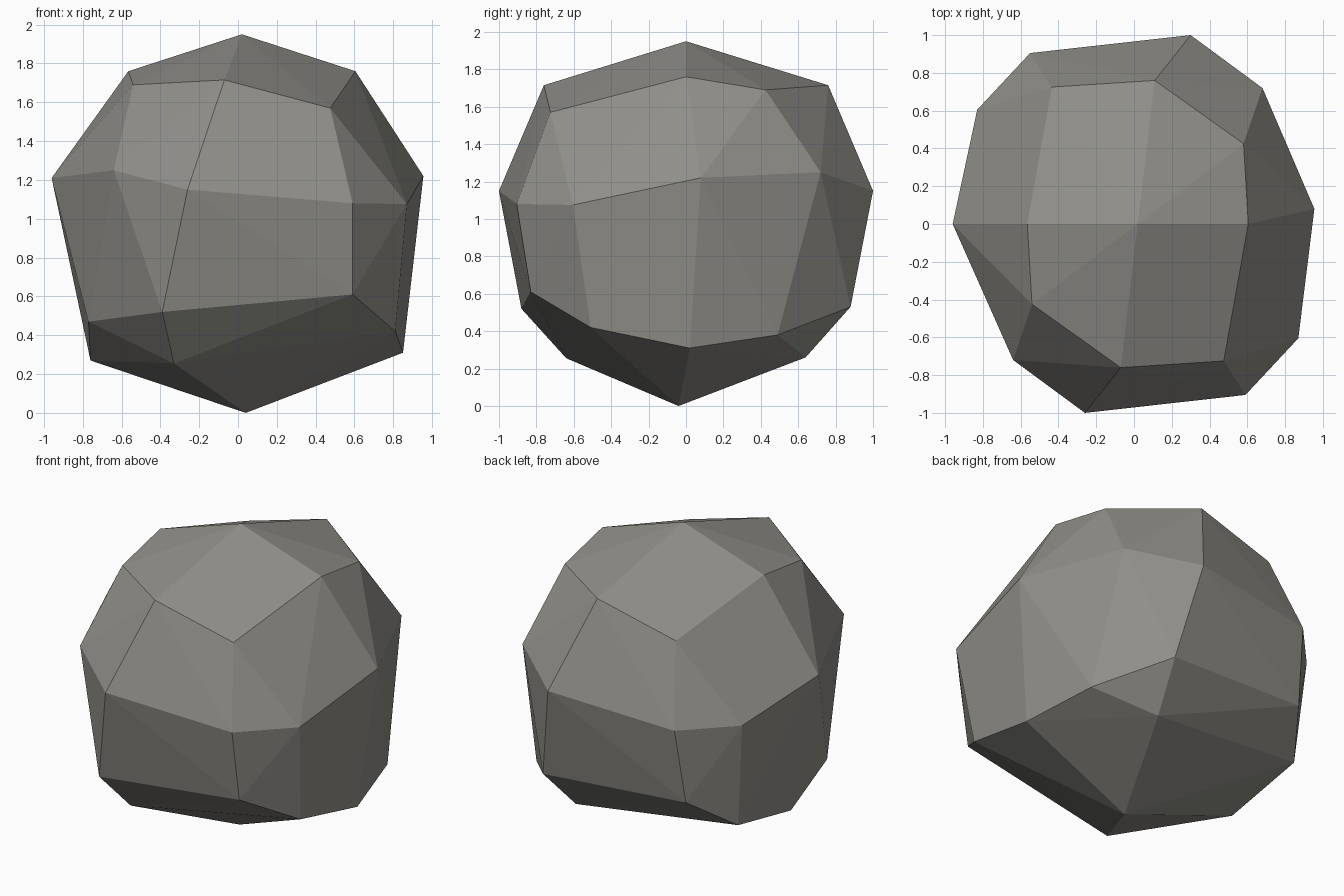
import bpy, bmesh

# Crown and waist: half the corners, the rest follow by a half turn about z
CROWN = [(0.585, 0.0, 1.76), (0.455, -0.725, 1.57), (-0.09, -0.76, 1.715), (-0.56, -0.425, 1.69)]
WAIST = [(0.57, -0.905, 1.08), (0.85, -0.605, 1.075), (-0.28, -1.0, 1.15), (-0.66, -0.72, 1.25)]
# Tilted base ring, then the foot point
BASE = [(-0.39, -0.88, 0.52), (0.59, -0.83, 0.61), (0.81, -0.51, 0.42), (0.85, 0.02, 0.31),
        (0.74, 0.49, 0.38), (0.42, 0.88, 0.53), (0.35, 0.64, 0.26), (-0.58, 0.83, 0.59),
        (-0.77, 0.56, 0.39), (-0.76, 0.0, 0.27), (-0.77, -0.36, 0.47), (-0.33, -0.64, 0.255),
        (0.04, -0.04, 0.0)]
SHIFT = 0.02  # the half-turn axis sits slightly right of centre


def half_turn(points):
    out = []
    for x, y, z in points:
        out += [(x + SHIFT, y, z), (SHIFT - x, -y, z)]
    return out


points = half_turn(CROWN + WAIST) + BASE
points += [(0.02, 0, 1.95), (0.955, 0.08, 1.22), (-0.96, 0.0, 1.21)]  # peak and side points

# Faceted stone: hull around the corners
bm = bmesh.new()
for p in points:
    bm.verts.new(p)
bmesh.ops.convex_hull(bm, input=bm.verts[:])
bmesh.ops.recalc_face_normals(bm, faces=bm.faces[:])
mesh = bpy.data.meshes.new("stone")
bm.to_mesh(mesh)
bm.free()

grey = bpy.data.materials.new("warm grey stone")
grey.diffuse_color = (0.28, 0.273, 0.25, 1)
mesh.materials.append(grey)
stone = bpy.data.objects.new("stone", mesh)
bpy.context.collection.objects.link(stone)
